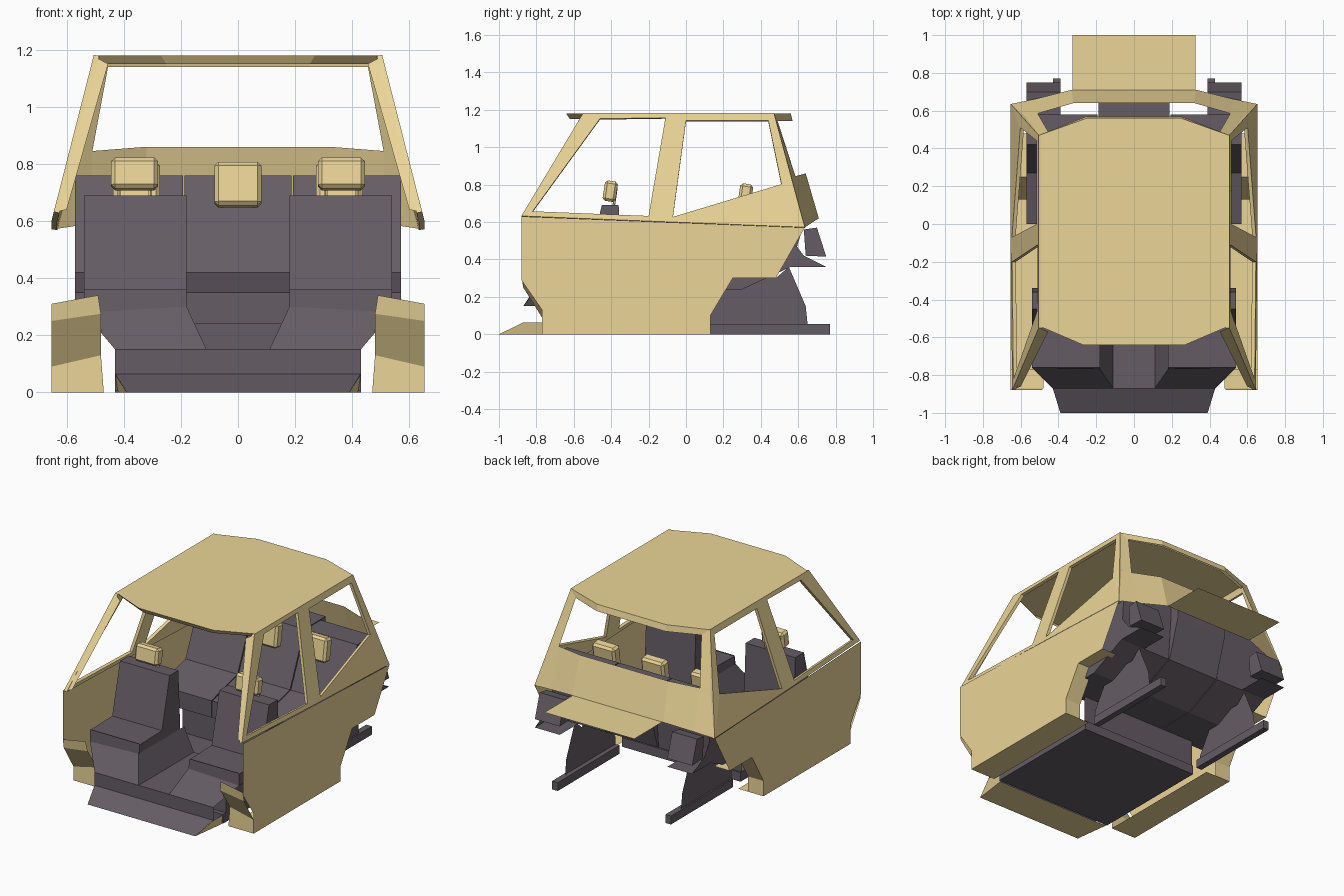
import bpy, bmesh
from mathutils import Matrix

if "Cube" in bpy.data.objects:
    bpy.data.objects.remove(bpy.data.objects["Cube"])


def material(name, col):
    m = bpy.data.materials.new(name)
    m.diffuse_color = (*col, 1)
    m.use_nodes = True
    m.node_tree.nodes["Principled BSDF"].inputs["Base Color"].default_value = m.diffuse_color
    return m


TAN = material("tan_paint", (0.83, 0.66, 0.31))
DARK = material("dark_trim", (0.13, 0.11, 0.13))


def finish(name, bm, mat, mirror=False, thick=0):
    bmesh.ops.remove_doubles(bm, verts=bm.verts, dist=0.0005)
    bmesh.ops.recalc_face_normals(bm, faces=bm.faces)
    me = bpy.data.meshes.new(name)
    bm.to_mesh(me)
    bm.free()
    ob = bpy.data.objects.new(name, me)
    bpy.context.collection.objects.link(ob)
    me.materials.append(mat)
    if thick:
        s = ob.modifiers.new("thickness", 'SOLIDIFY')
        s.thickness, s.offset = thick, 0
    if mirror:
        ob.modifiers.new("mirror", 'MIRROR')
    return ob


def sheet(name, faces, mat, mirror=False, thick=0):
    bm = bmesh.new()
    for f in faces:
        bm.faces.new([bm.verts.new(p) for p in f])
    return finish(name, bm, mat, mirror, thick)


def strip(rows_a, rows_b):
    """Quads joining two point rows."""
    return [(rows_a[i], rows_a[i + 1], rows_b[i + 1], rows_b[i]) for i in range(len(rows_a) - 1)]


def ring(outer, inner):
    return strip(outer + outer[:1], inner + inner[:1])


def prism(name, profile, x0, x1, mat, mirror=False):
    """Closed (y, z) profile extruded along x."""
    a = [(x0, y, z) for y, z in profile]
    b = [(x1, y, z) for y, z in profile]
    return sheet(name, strip(a + a[:1], b + b[:1]) + [a, b], mat, mirror)


def flip(row):
    return [(-x, y, z) for x, y, z in reversed(row)]


# Lower body side
side = [(-.88, .63), (-.88, .29), (-.77, .13), (-.77, 0), (.13, 0), (.13, .1),
        (.25, .3), (.48, .3), (.635, .57), (-.135, .6)]
sheet("body_side", [[(.653, y, z) for y, z in side]], TAN, True)


# Side window frames
def lean(pts):
    return [(.643 - .148 * max(z - .6, 0) / .58, y, z) for y, z in pts]


front_frame = ring(lean([(-.88, .63), (-.55, 1.18), (-.05, 1.18), (-.135, .6)]),
                   lean([(-.82, .655), (-.46, 1.15), (-.11, 1.155), (-.2, .63)]))
rear_frame = ring(lean([(-.135, .6), (-.05, 1.18), (.47, 1.18), (.635, .57)]),
                  lean([(-.07, .625), (0, 1.14), (.44, 1.14), (.51, .8)]))
sheet("window_frames", front_frame + rear_frame, TAN, True, .02)

# Windscreen pillar faces
sheet("windscreen_pillar", [[(.645, -.88, .63), (.5, -.55, 1.175), (.455, -.57, 1.15), (.6, -.86, .64)]],
      TAN, True)

# Roof with cut corners
roof = [(.503, -.54), (.27, -.64), (-.27, -.64), (-.503, -.54),
        (-.503, .47), (-.25, .56), (.25, .56), (.503, .47)]
top = [(x, y, 1.18) for x, y in roof]
sheet("roof", [top], TAN)
low = [(x * .93, y * .97, 1.15) for x, y in roof]
sheet("roof_rims", strip(top[:4], low[:4]) + strip(top[4:], low[4:]), TAN)

# Rear window surround and rear panel
half = [(.25, .56, 1.18), (.503, .47, 1.18)]
head = [(.25, .57, 1.14), (.455, .49, 1.14)]
waist = [(.32, .64, .86), (.51, .585, .845), (.585, .555, .845)]
hem = [(.33, .71, .62), (.52, .663, .59), (.653, .635, .57)]
sheet("rear_window_pillar", [(half[1], waist[2], waist[1], head[1])], TAN, True)
sheet("rear_header", strip(flip(half) + half, flip(head) + head), TAN)
sheet("rear_panel", strip(flip(waist) + waist, flip(hem) + hem), TAN)
sheet("rear_deck", [[(-.325, .71, .62), (.325, .71, .62), (.325, 1, .62), (-.325, 1, .62)]], TAN)

# Wheel arch flanges and sill underside
outer = [(.653, -.88, .31), (.653, -.87, .25), (.653, -.77, .09), (.653, -.77, 0)]
inner = [(.49, -.88, .34), (.48, -.87, .275), (.48, -.77, .13), (.47, -.77, 0)]
sheet("front_arch", strip(outer, inner), TAN, True)
arch = [(.13, 0), (.13, .1), (.25, .3), (.48, .3)]
sheet("rear_arch", strip([(.653, y, z) for y, z in arch], [(.54, y, z) for y, z in arch]), TAN, True)
sheet("sill_underside", [[(.653, -.77, 0), (.653, .13, 0), (.47, .13, 0), (.47, -.77, 0)]], TAN, True)

# Front floor panel, stepped down to the lip
edge = [(.54, -.76, .36), (.54, -.76, .28), (.43, -.87, .15), (.43, -.87, .065), (.39, -1, 0)]
mid = [(.18, -.76, .36), (.18, -.77, .3), (.11, -.87, .15), (0, -.87, .065), (0, -1, 0)]
sheet("front_floor_panel", strip(edge, mid) + [[(0, -.87, .15), (.11, -.87, .15), (0, -.87, .065)]], DARK, True)
sheet("lip_underside", [[(.39, -1, 0), (.43, -.87, .063), (.43, -.77, .063), (.42, -.77, 0)],
                        [(.39, -1, 0), (.42, -.77, 0), (0, -.77, 0), (0, -1, 0)]], TAN, True)

# Gap between the front seats and the floor
sheet("centre_tunnel", [[(0, -.87, .15), (.11, -.87, .15), (.11, -.3, .15), (0, -.3, .15)],
                        [(.11, -.87, .15), (.18, -.77, .3), (.18, -.3, .3), (.11, -.3, .15)]], DARK, True)
prism("floor", [(-.77, .005), (.05, .005), (.05, .065), (-.77, .065)], -.43, .43, DARK)

# Front seats and their narrower bases
prism("front_seat", [(-.76, .28), (-.76, .355), (-.53, .36), (-.45, .69), (-.36, .69),
                     (-.34, .28)], .18, .54, DARK, True)
prism("front_seat_base", [(-.74, .065), (-.74, .28), (-.34, .28), (-.34, .065)], .18, .43, DARK, True)

# Rear bench in three parts
bench = [(0, .24), (0, .35), (.27, .42), (.42, .76), (.64, .76), (.64, .62), (.56, .36), (.3, .24)]
prism("rear_seat_centre", bench, -.187, .187, DARK)
outer_bench = [(min(y, .58), z) for y, z in bench]
prism("rear_seat_outer", outer_bench, .193, .57, DARK, True)
sheet("rear_seat_riser", [[(-.43, .04, .065), (.43, .04, .065), (.43, .04, .24), (-.43, .04, .24)]], DARK)

# Rear chassis rails, inner wheel panels and tail fins
prism("rear_rail", [(.13, 0), (.77, 0), (.77, .055), (.13, .055)], .39, .43, DARK, True)
wheel = [(.13, .055), (.13, .1), (.25, .3), (.48, .3), (.55, .36), (.64, .15), (.65, .055)]
sheet("inner_wheel_panel", [[(.42, y, z) for y, z in wheel]], DARK, True)
prism("tail_fin", [(.63, .56), (.7, .57), (.75, .415), (.64, .42)], .39, .57, DARK, True)
sheet("tail_spike", [[(.39, .5, .36), (.57, .5, .36), (.57, .75, .36), (.39, .75, .36)],
                     [(.57, .5, .36), (.57, .75, .36), (.57, .63, .42), (.57, .57, .5)]], DARK, True)


# Headrests with posts
def headrest(name, x, y, z, h, post):
    bm = bmesh.new()
    tilt = Matrix.Translation((x, y, z)) @ Matrix.Rotation(-.15, 4, 'X')
    bmesh.ops.create_cube(bm, size=1, matrix=tilt @ Matrix.Diagonal((.165, .07, h, 1)))
    bmesh.ops.bevel(bm, geom=bm.edges[:], offset=.014, segments=1, affect='EDGES')
    for s in (-.055, .055):
        bmesh.ops.create_cone(bm, cap_ends=True, segments=6, radius1=.007, radius2=.007, depth=post,
                              matrix=tilt @ Matrix.Translation((s, .03, -h / 2 + .02)))
    finish(name, bm, TAN)


for sx in (-1, 1):
    headrest("front_headrest", sx * .362, -.405, .765, .11, .11)
for sx in (-1, 0, 1):
    headrest("rear_headrest", sx * .355, .315, .727, .155, .04)
